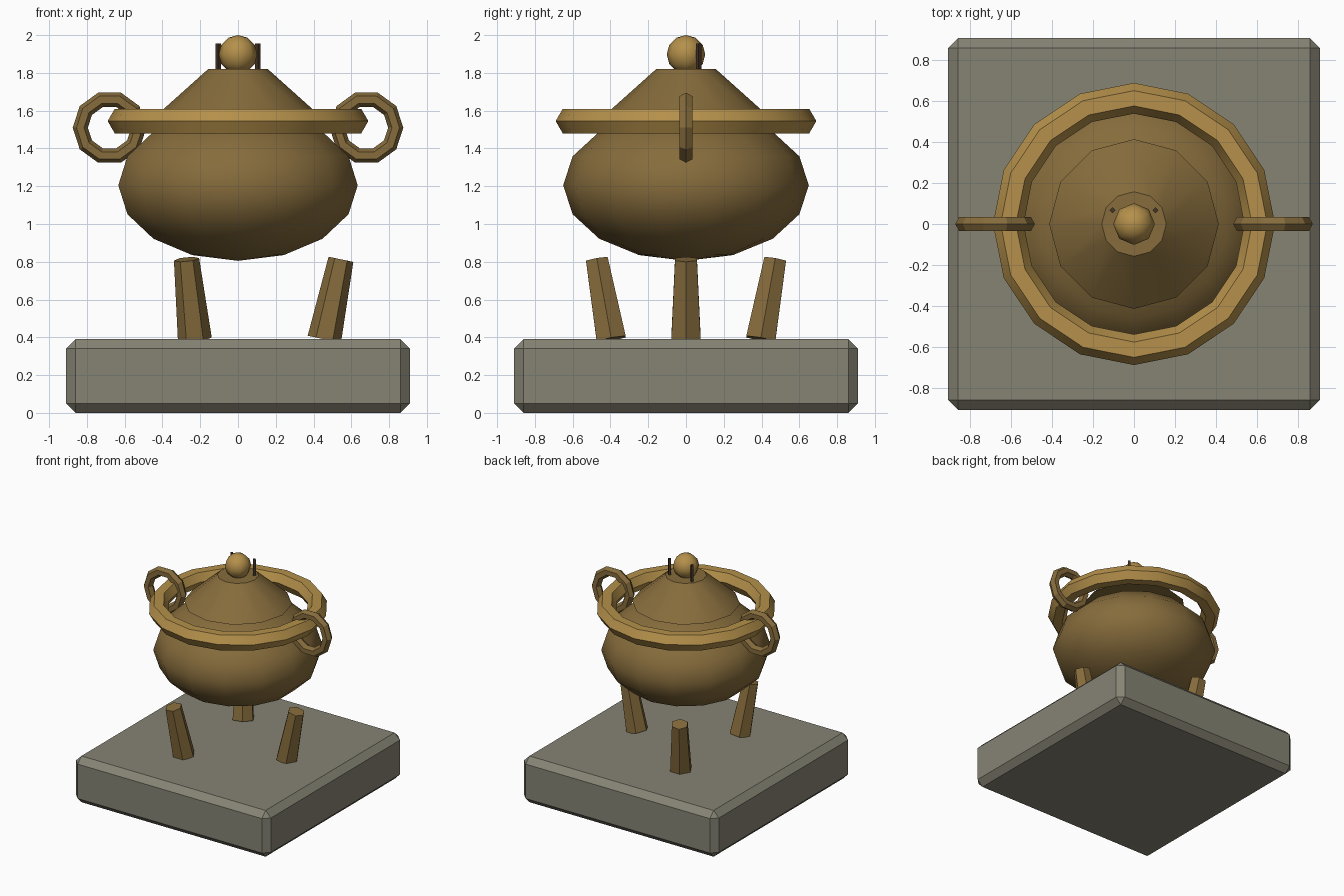
import bpy
from math import radians, cos, sin, pi
from mathutils import Vector

if "Cube" in bpy.data.objects:
    bpy.data.objects.remove(bpy.data.objects["Cube"])


def material(name, rgb):
    m = bpy.data.materials.new(name)
    m.diffuse_color = (*rgb, 1)
    m.use_nodes = True
    m.node_tree.nodes["Principled BSDF"].inputs["Base Color"].default_value = m.diffuse_color
    return m


STONE = material("stone", (0.24, 0.23, 0.175))
BRONZE = material("bronze", (0.24, 0.15, 0.045))
BRIGHT = material("bright_bronze", (0.46, 0.28, 0.07))
DARK = material("dark_bronze", (0.06, 0.035, 0.02))


def finish(name, mat, smooth=None):
    ob = bpy.context.object
    ob.name = name
    ob.data.materials.append(mat)
    if smooth:
        bpy.ops.object.shade_smooth_by_angle(angle=radians(smooth))
    return ob


def apply_scale():
    bpy.ops.object.transform_apply(location=False, rotation=False, scale=True)


# Stone plinth with chamfered edges
bpy.ops.mesh.primitive_cube_add(size=1, location=(0, 0, 0.195))
plinth = finish("plinth", STONE)
plinth.scale = (1.82, 1.82, 0.39)
apply_scale()
bevel = plinth.modifiers.new("chamfer", 'BEVEL')
bevel.width = 0.05
bevel.segments = 1

# Three tapered legs leaning outwards
for i in range(3):
    a = i * 2 * pi / 3
    out = Vector((cos(a), sin(a), 0))
    low = out * 0.457 + Vector((0, 0, 0.39))
    high = out * 0.545 + Vector((0, 0, 0.813))
    tilt = (high - low).angle(Vector((0, 0, 1)))
    bpy.ops.mesh.primitive_cone_add(vertices=6, radius1=0.09, radius2=0.067,
                                    depth=(high - low).length)
    # turn a corner to face outwards before leaning
    leg = finish(f"leg_{i + 1}", BRONZE)
    leg.rotation_euler = (0, 0, pi / 2)
    bpy.ops.object.transform_apply(location=False, rotation=True, scale=False)
    leg.location = (low + high) / 2
    leg.rotation_euler = (0, tilt, a)

# Squashed round bowl
bpy.ops.mesh.primitive_uv_sphere_add(segments=14, ring_count=8, radius=0.65,
                                     location=(0, 0, 1.205))
bowl = finish("bowl", BRONZE)
bowl.scale.z = 0.4 / 0.65
apply_scale()
bpy.ops.object.shade_smooth_by_angle(angle=radians(50))

# Rim hoop
bpy.ops.mesh.primitive_torus_add(major_segments=16, minor_segments=6,
                                 major_radius=0.615, minor_radius=0.075,
                                 location=(0, 0, 1.545))
finish("rim", BRIGHT, 30)

# Conical lid
bpy.ops.mesh.primitive_cone_add(vertices=12, radius1=0.415, radius2=0.158,
                                depth=0.23, location=(0, 0, 1.705))
finish("lid", BRONZE, 40)

# Lid knob
bpy.ops.mesh.primitive_uv_sphere_add(segments=8, ring_count=6, radius=0.102,
                                     location=(0, 0, 1.898))
finish("knob", BRIGHT, 50)

# Ring handles and lid pins on both sides
for side, s in (("left", -1), ("right", 1)):
    bpy.ops.mesh.primitive_torus_add(major_segments=10, minor_segments=6,
                                     major_radius=0.155, minor_radius=0.04,
                                     location=(s * 0.68, 0, 1.51),
                                     rotation=(pi / 2, 0, 0))
    finish(f"{side}_handle", BRONZE)
    bpy.ops.mesh.primitive_cylinder_add(vertices=4, radius=0.014, depth=0.16,
                                        location=(s * 0.105, 0.067, 1.875))
    finish(f"{side}_lid_pin", DARK)
